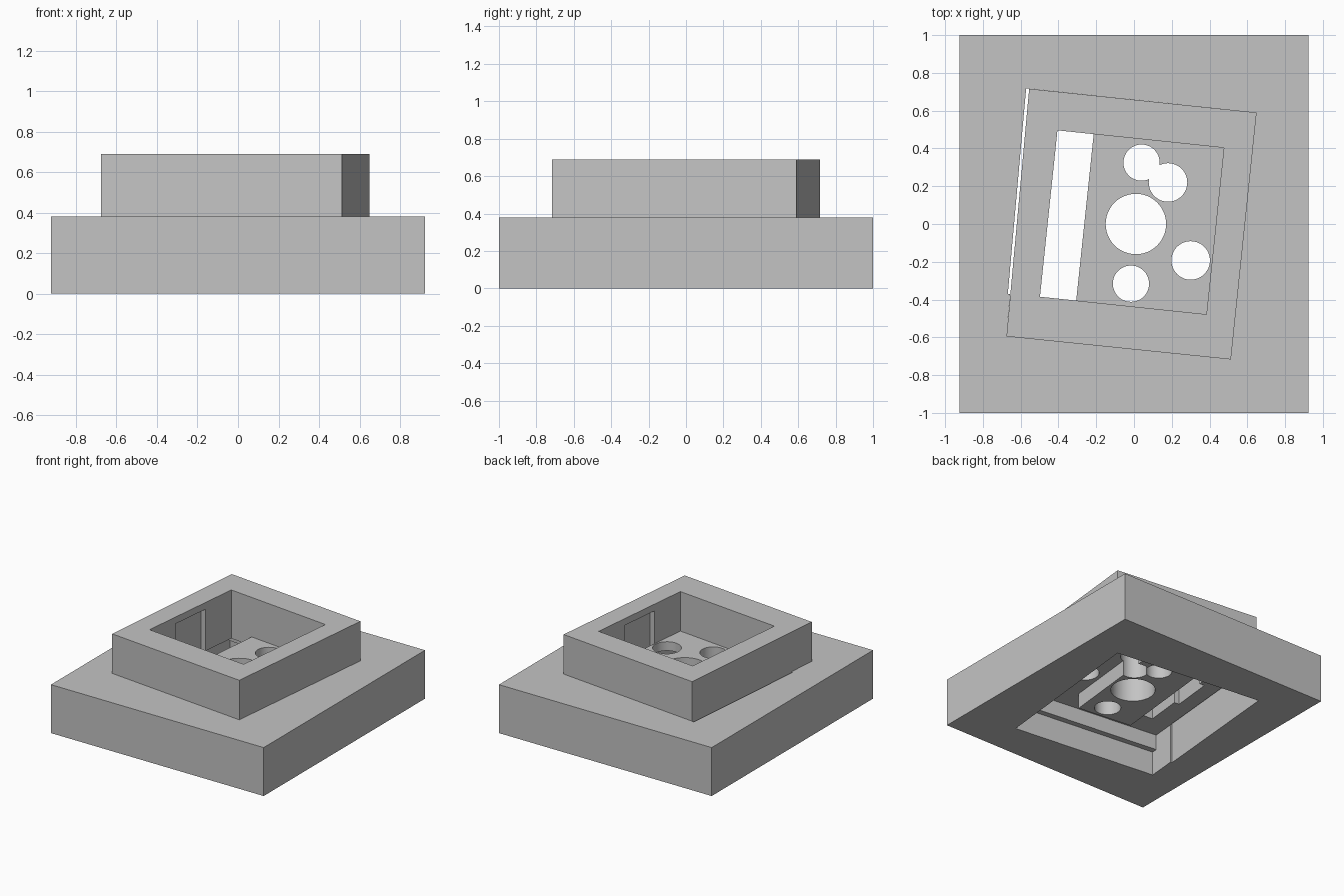
import bpy, bmesh, math
from mathutils import Matrix, Vector

cube = bpy.data.objects.get("Cube")
if cube:
    bpy.data.objects.remove(cube, do_unlink=True)

grey = bpy.data.materials.new("plain grey")
grey.use_nodes = True
COLOR = (0.55, 0.55, 0.55, 1)
grey.diffuse_color = COLOR
grey.node_tree.nodes["Principled BSDF"].inputs["Base Color"].default_value = COLOR

# Frame of reference for the turned insert
TURN = Matrix.Translation((-0.011, 0.009, 0)) @ Matrix.Rotation(math.radians(-6), 4, "Z")


def prism(name, outline, low, high, matrix=Matrix(), axis="Z"):
    """Extrude an outline along z, or an x-z profile along y."""
    def point(a, b, h):
        return Vector((a, b, h)) if axis == "Z" else Vector((a, h, b))
    bm = bmesh.new()
    face = bm.faces.new([bm.verts.new(point(a, b, low)) for a, b in outline])
    out = bmesh.ops.extrude_face_region(bm, geom=[face])
    moved = [v for v in out["geom"] if isinstance(v, bmesh.types.BMVert)]
    bmesh.ops.translate(bm, verts=moved, vec=point(0, 0, high - low))
    bmesh.ops.recalc_face_normals(bm, faces=bm.faces)
    bm.transform(matrix)
    mesh = bpy.data.meshes.new(name)
    bm.to_mesh(mesh)
    bm.free()
    mesh.materials.append(grey)
    obj = bpy.data.objects.new(name, mesh)
    bpy.context.collection.objects.link(obj)
    return obj


def rect(x0, x1, y0, y1):
    return [(x0, y0), (x1, y0), (x1, y1), (x0, y1)]


def circle(x, y, r, n=48):
    return [(x + r * math.cos(math.tau * i / n), y + r * math.sin(math.tau * i / n))
            for i in range(n)]


def cut(obj, cutter):
    cutter.hide_render = True
    mod = obj.modifiers.new("cut", "BOOLEAN")
    mod.operation, mod.solver, mod.object = "DIFFERENCE", "EXACT", cutter
    bpy.context.view_layer.objects.active = obj
    bpy.ops.object.modifier_apply(modifier=mod.name)
    bpy.data.objects.remove(cutter, do_unlink=True)


# Base block with a turned pocket and a thin gap beside the insert
back_left, back_right = (-0.555, 0.716), (0.649, 0.59)
front_right, front_left = (0.513, -0.717), (-0.675, -0.595)
base = prism("base_block", rect(-0.923, 0.923, -1, 1), 0, 0.38)
pocket = [(-0.571, 0.718), back_right, front_right, front_left,
          (-0.655, -0.37), (-0.668, -0.37)]
cut(base, prism("pocket_cutter", pocket, -0.1, 0.5))

# Raised square frame with a shallow notch in two inner walls
INNER = 0.443
frame = prism("raised_frame", [back_left, back_right, front_right, front_left], 0.31, 0.69)
cut(frame, prism("opening_cutter", rect(-INNER, INNER, -INNER, INNER), 0.2, 0.8, TURN))
for side in (-1, 1):
    x0, x1 = sorted((side * 0.4, side * 0.485))
    cut(frame, prism("notch_cutter", rect(x0, x1, -0.162, 0.162), 0.2, 0.637, TURN))

# Stepped floor that leaves a slot along one side
profile = [(-0.25, 0.19), (0.2, 0.19), (0.2, 0.31), (INNER, 0.31), (INNER, 0.38), (-0.25, 0.38)]
floor = prism("stepped_floor", profile, -INNER, INNER, TURN, "Y")
for x, y, r in [(0.01, 0, 0.16), (0.04, 0.325, 0.096), (0.18, 0.22, 0.102),
                (0.3, -0.193, 0.102), (-0.016, -0.316, 0.096)]:
    cut(floor, prism("hole_cutter", circle(x, y, r), 0.1, 0.5))

# Hanging lips along the front and back of the pocket
for name, a, b, shift in [("front_lip", front_left, front_right, 0.045),
                          ("back_lip", back_left, back_right, -0.045)]:
    outline = [a, b, (b[0], b[1] + shift), (a[0], a[1] + shift)]
    prism(name, outline, 0.19, 0.31)

# Smooth the round holes and keep every edge crisp
bpy.ops.object.select_all(action="DESELECT")
floor.select_set(True)
bpy.context.view_layer.objects.active = floor
bpy.ops.object.shade_smooth_by_angle(angle=math.radians(30))
